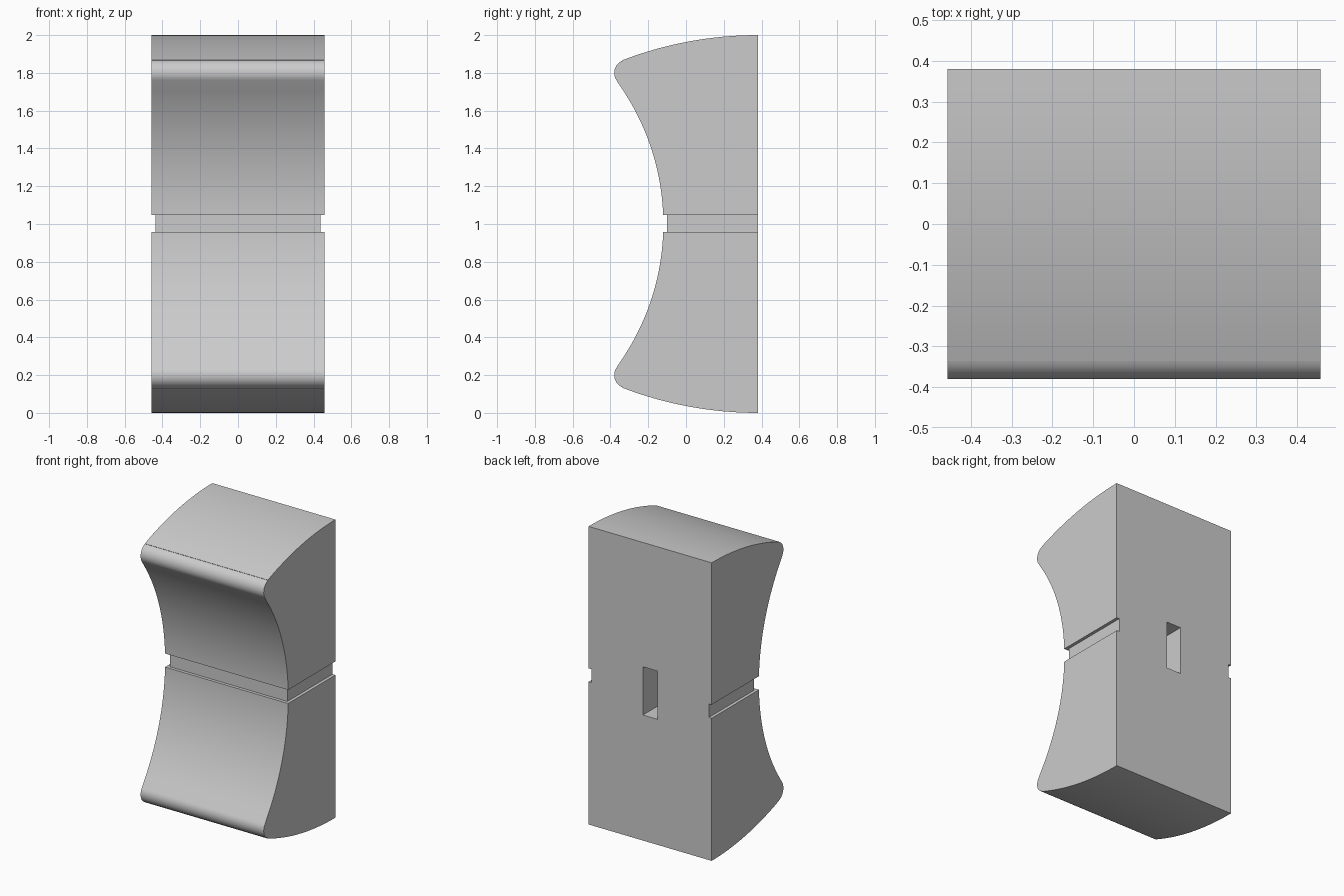
import bpy, bmesh
from math import sin, cos, radians, sqrt, atan2, degrees

if "Cube" in bpy.data.objects:
    bpy.data.objects.remove(bpy.data.objects["Cube"])

HALF_W = 0.457          # half width along x
BACK = 0.38             # flat back plane


def arc(cy, cz, r, a0, a1, n):
    """Points on a circle in the (y, z) plane, angles in degrees."""
    return [(cy + r * cos(radians(a0 + (a1 - a0) * i / n)),
             cz + r * sin(radians(a0 + (a1 - a0) * i / n))) for i in range(n + 1)]


def prism(name, points, axis, lo, hi):
    """Extrude a closed outline along x (points are y,z) or z (points are x,y)."""
    bm = bmesh.new()
    place = (lambda p, d: (d, p[0], p[1])) if axis == 'X' else (lambda p, d: (p[0], p[1], d))
    a = [bm.verts.new(place(p, lo)) for p in points]
    b = [bm.verts.new(place(p, hi)) for p in points]
    bm.faces.new(a)
    bm.faces.new(b)
    n = len(points)
    for i in range(n):
        j = (i + 1) % n
        bm.faces.new((a[i], a[j], b[j], b[i]))
    bmesh.ops.recalc_face_normals(bm, faces=bm.faces)
    mesh = bpy.data.meshes.new(name)
    bm.to_mesh(mesh)
    bm.free()
    obj = bpy.data.objects.new(name, mesh)
    bpy.context.collection.objects.link(obj)
    return obj


def cut(target, cutter):
    """Subtract the cutter from the target, then remove it."""
    cutter.hide_render = True
    mod = target.modifiers.new("cut", 'BOOLEAN')
    mod.operation, mod.solver, mod.object = 'DIFFERENCE', 'EXACT', cutter
    bpy.context.view_layer.objects.active = target
    bpy.ops.object.modifier_apply(modifier=mod.name)
    bpy.data.objects.remove(cutter)


# Upper half of the side outline: crowned top, rounded lip, concave front
lip_y, lip_z, lip_r = -0.31, 1.80, 0.07
top_end = degrees(atan2(lip_z, lip_y - BACK))
front_end = degrees(atan2(lip_z - 1, lip_y + 1.40))
upper = arc(BACK, 0, 2.0, 90, top_end, 16)
upper += arc(lip_y, lip_z, lip_r, top_end, 180 + front_end, 14)
upper += arc(-1.40, 1, 1.28, front_end, 0, 24)[1:]

# Mirror it about mid height for the lower half
outline = upper + [(y, 2 - z) for y, z in reversed(upper[:-1])]
body = prism("grip_block", outline, 'X', -HALF_W, HALF_W)

# Shallow band groove around the front and both sides
o, i = 0.6, 0.436
groove = [(-o, 0.5), (-o, -0.6), (o, -0.6), (o, 0.5),
          (i, 0.5), (i, -0.10), (-i, -0.10), (-i, 0.5)]
cut(body, prism("groove_cutter", groove, 'Z', 0.957, 1.048))

# Rectangular slot in the back
slot = [(-0.054, 0.08), (0.054, 0.08), (0.054, 0.5), (-0.054, 0.5)]
cut(body, prism("slot_cutter", slot, 'Z', 0.842, 1.166))

# One plain grey over the whole block
grey = bpy.data.materials.new("light_grey")
grey.diffuse_color = (0.6, 0.6, 0.6, 1)
grey.use_nodes = True
grey.node_tree.nodes["Principled BSDF"].inputs["Base Color"].default_value = grey.diffuse_color
body.data.materials.clear()
body.data.materials.append(grey)

bpy.ops.object.select_all(action='DESELECT')
body.select_set(True)
bpy.context.view_layer.objects.active = body
bpy.ops.object.shade_smooth_by_angle(angle=radians(30))
